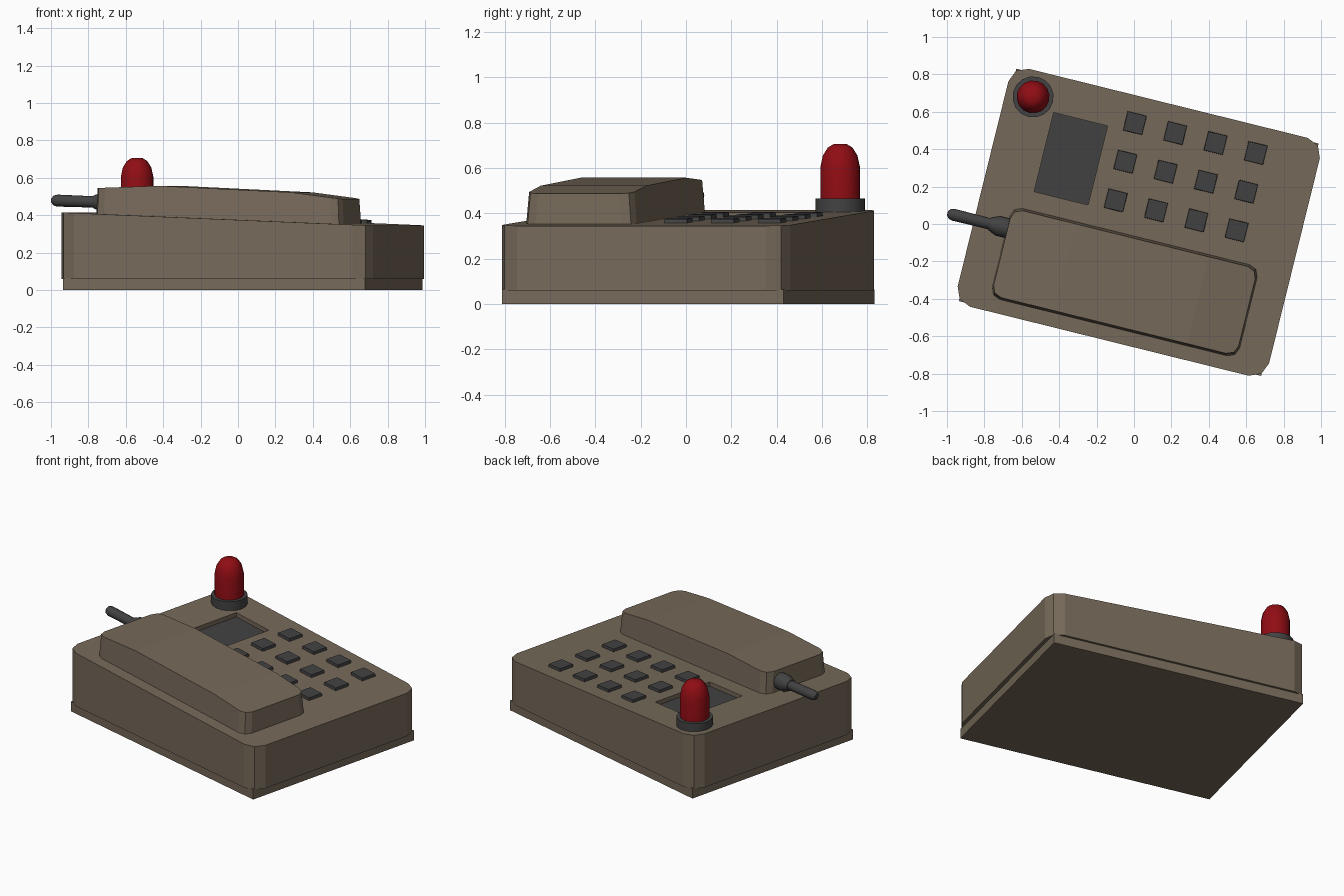
import bpy, bmesh
from math import radians, cos, sin, pi
from mathutils import Matrix, Vector

if "Cube" in bpy.data.objects:
    bpy.data.objects.remove(bpy.data.objects["Cube"])

TURN = radians(-13.9)          # the whole phone is turned on its stand


def material(name, rgb):
    m = bpy.data.materials.new(name)
    m.diffuse_color = (*rgb, 1)
    m.use_nodes = True
    m.node_tree.nodes["Principled BSDF"].inputs["Base Color"].default_value = m.diffuse_color
    return m


BROWN = material("brown_plastic", (0.18, 0.142, 0.10))
DARK = material("dark_plastic", (0.055, 0.055, 0.057))
RED = material("red_glass", (0.28, 0.004, 0.007))


def top(u):
    """Height of the sloping top of the case."""
    return 0.345 + 0.041 * (0.88 - u)


def finish(bm, name, mat, smooth=False):
    bmesh.ops.recalc_face_normals(bm, faces=bm.faces)
    me = bpy.data.meshes.new(name)
    bm.to_mesh(me)
    bm.free()
    ob = bpy.data.objects.new(name, me)
    bpy.context.collection.objects.link(ob)
    ob.rotation_euler.z = TURN
    me.materials.append(mat)
    if smooth:
        bpy.ops.object.select_all(action='DESELECT')
        ob.select_set(True)
        bpy.context.view_layer.objects.active = ob
        bpy.ops.object.shade_smooth_by_angle(angle=radians(40))
    return ob


def block(name, u, v, low, high, mat, taper=0.0, round_=0.0):
    """Box over ranges u and v; low and high give the height at each u."""
    bm = bmesh.new()
    rings = []
    for h, t in ((low, 0), (high, taper)):
        rings.append([bm.verts.new((x, y, h(x))) for x, y in (
            (u[0] + t, v[0] + t), (u[1] - t, v[0] + t),
            (u[1] - t, v[1] - t), (u[0] + t, v[1] - t))])
    a, b = rings
    bm.faces.new(a)
    bm.faces.new(b)
    for i in range(4):
        bm.faces.new((a[i], a[i - 1], b[i - 1], b[i]))
    if round_:
        posts = [bm.edges.get((a[i], b[i])) for i in range(4)]
        bmesh.ops.bevel(bm, geom=posts, offset=round_, segments=2,
                        profile=0.5, affect='EDGES')
    return finish(bm, name, mat)


def lathe(name, profile, matrix, mat, n=16):
    """Turned part from (radius, height) points, closed at both ends."""
    bm = bmesh.new()
    rings = [[bm.verts.new(matrix @ Vector((r * cos(2 * pi * i / n),
                                            r * sin(2 * pi * i / n), h)))
              for i in range(n)] for r, h in profile]
    for a, b in zip(rings, rings[1:]):
        for i in range(n):
            bm.faces.new((a[i - 1], a[i], b[i], b[i - 1]))
    bm.faces.new(rings[0])
    bm.faces.new(rings[-1])
    return finish(bm, name, mat, True)


# Foot plate and sloping case
block("base_plate", (-0.81, 0.855), (-0.625, 0.655), lambda u: 0,
      lambda u: 0.065, BROWN)
case = block("case", (-0.835, 0.88), (-0.64, 0.67), lambda u: 0.06, top,
             BROWN, round_=0.09)

# Recessed display
su, sv = (-0.56, -0.263), (0.04, 0.475)
cutter = block("display_cutter", su, sv, lambda u: top(u) - 0.035,
               lambda u: top(u) + 0.05, BROWN)
cutter.hide_render = True
cutter.hide_viewport = True
cut = case.modifiers.new("display_recess", 'BOOLEAN')
cut.operation = 'DIFFERENCE'
cut.solver = 'EXACT'
cut.object = cutter
block("display", su, sv, lambda u: top(u) - 0.045,
      lambda u: top(u) - 0.028, DARK)

# Keypad
for col in range(4):
    for row in range(3):
        u, v = -0.125 + 0.222 * col, 0.525 - 0.213 * row
        block(f"key_{col}_{row}", (u - 0.054, u + 0.054),
              (v - 0.054, v + 0.054), lambda x: top(x) - 0.02,
              lambda x: top(x) + 0.018, DARK, taper=0.003)

# Handset: side profile extruded across, upright corners rounded
side = [(-0.655, top(-0.655) - 0.01), (0.708, top(0.708) - 0.01),
        (0.70, 0.487), (0.43, 0.522), (-0.30, 0.557), (-0.65, 0.545)]
bm = bmesh.new()
near, far = [[bm.verts.new((u, v + (s * 0.012 if i > 1 else 0), z))
              for i, (u, z) in enumerate(side)]
             for v, s in ((-0.565, 1), (-0.062, -1))]
bm.faces.new(near)
bm.faces.new(far)
for i in range(len(side)):
    bm.faces.new((near[i - 1], near[i], far[i], far[i - 1]))
posts = [bm.edges.get((r[a], r[b])) for r in (near, far)
         for a, b in ((1, 2), (0, 5))]
bmesh.ops.bevel(bm, geom=posts, offset=0.055, segments=2, profile=0.5,
                affect='EDGES')
finish(bm, "handset", BROWN)

# Stub aerial with its collar at the handset end
aim = Matrix.Translation((-0.63, -0.184, 0.467)) @ Matrix.Rotation(
    radians(-88), 4, 'Y')
lathe("aerial_collar", [(0.054, 0), (0.054, 0.075), (0.034, 0.12)], aim, DARK)
lathe("aerial", [(0.03, 0.08), (0.032, 0.32), (0.026, 0.34), (0.012, 0.352)],
      aim, DARK)

# Warning lamp: collar and red dome
lamp = Matrix.Translation((-0.687, 0.53, 0))
lathe("lamp_collar", [(0.11, 0.38), (0.11, 0.465), (0.08, 0.465)], lamp, DARK)
lathe("lamp_dome", [(0.088, 0.45), (0.088, 0.605), (0.077, 0.655),
                    (0.055, 0.69), (0.03, 0.705)], lamp, RED)
